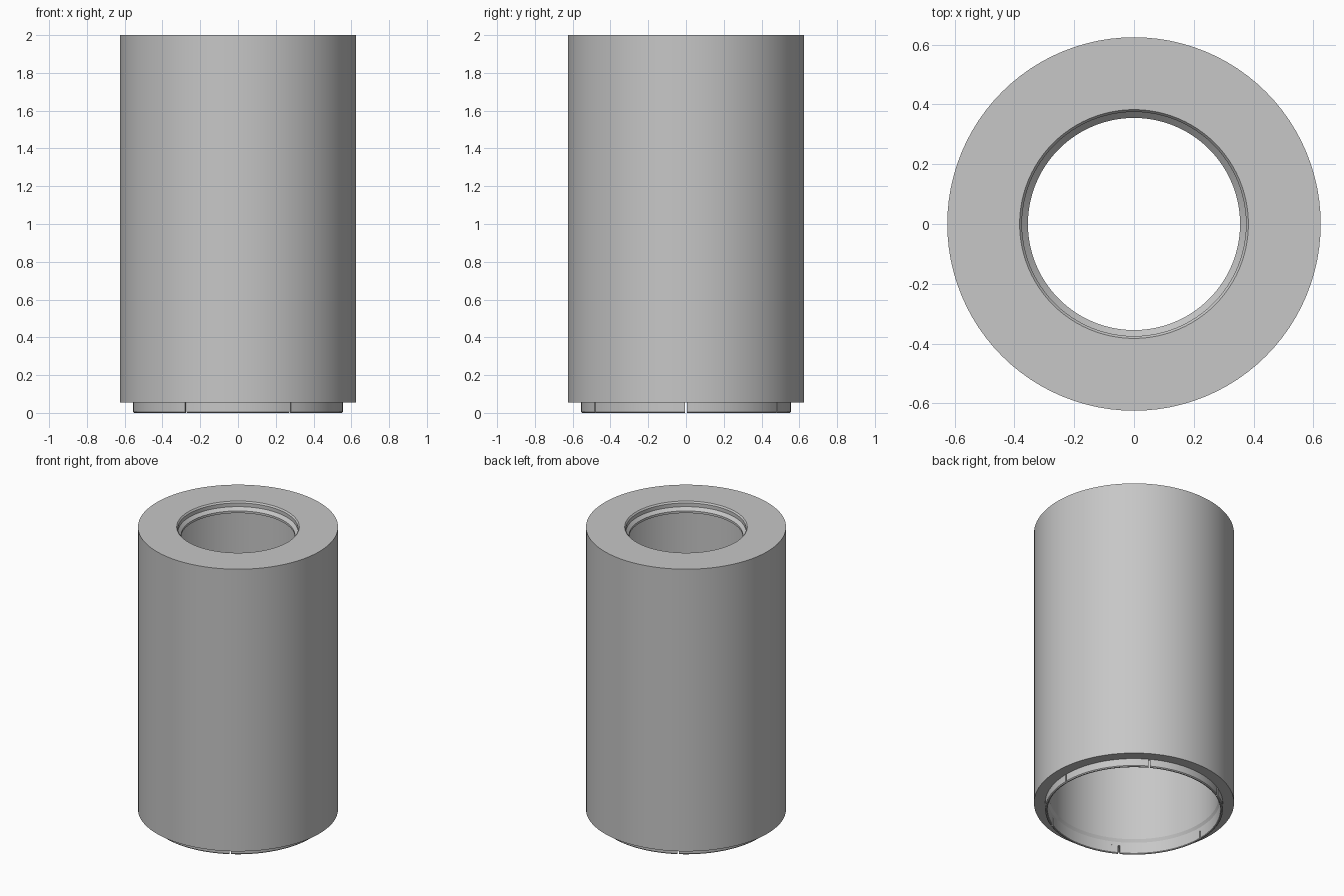
import bpy
import bmesh
import math

cube = bpy.data.objects.get("Cube")
if cube:
    bpy.data.objects.remove(cube, do_unlink=True)

grey = bpy.data.materials.new("light grey")
grey.use_nodes = True
colour = (0.57, 0.57, 0.57, 1)
grey.diffuse_color = colour
grey.node_tree.nodes["Principled BSDF"].inputs["Base Color"].default_value = colour


def lathe(name, profile, start, sweep, steps):
    """Turn a closed (radius, z) outline about z; cap the ends of a partial turn."""
    full = sweep >= 2 * math.pi
    bm = bmesh.new()
    rings = []
    for i in range(steps if full else steps + 1):
        a = start + sweep * i / steps
        rings.append([bm.verts.new((r * math.cos(a), r * math.sin(a), z))
                      for r, z in profile])
    n = len(profile)
    for i in range(steps):
        p, q = rings[i], rings[(i + 1) % len(rings)]
        for j in range(n):
            k = (j + 1) % n
            bm.faces.new((p[j], q[j], q[k], p[k]))
    if not full:
        bm.faces.new(rings[0])
        bm.faces.new(rings[-1])
    bmesh.ops.recalc_face_normals(bm, faces=bm.faces)
    mesh = bpy.data.meshes.new(name)
    bm.to_mesh(mesh)
    bm.free()
    mesh.materials.append(grey)
    obj = bpy.data.objects.new(name, mesh)
    bpy.context.collection.objects.link(obj)
    bpy.ops.object.select_all(action="DESELECT")
    obj.select_set(True)
    bpy.context.view_layer.objects.active = obj
    bpy.ops.object.shade_smooth_by_angle(angle=math.radians(20))
    return obj


# Hollow body with a stepped opening in its top plate
body_outline = [
    (0.625, 0.055), (0.625, 2.0),
    (0.383, 2.0), (0.375, 1.99), (0.375, 1.965),
    (0.36, 1.95), (0.355, 1.945), (0.355, 1.93),
    (0.53, 1.93), (0.53, 0.10), (0.54, 0.08), (0.54, 0.055),
]
lathe("body", body_outline, 0, 2 * math.pi, 96)

# Bottom lip, split into six arcs by narrow slots
lip_outline = [(0.555, 0.055), (0.555, 0.006), (0.55, 0),
               (0.543, 0), (0.54, 0.004), (0.54, 0.055)]
slot = 0.01 / 0.555
for i in range(6):
    lathe(f"lip_segment_{i + 1}", lip_outline,
          i * math.pi / 3 + slot / 2, math.pi / 3 - slot, 16)
